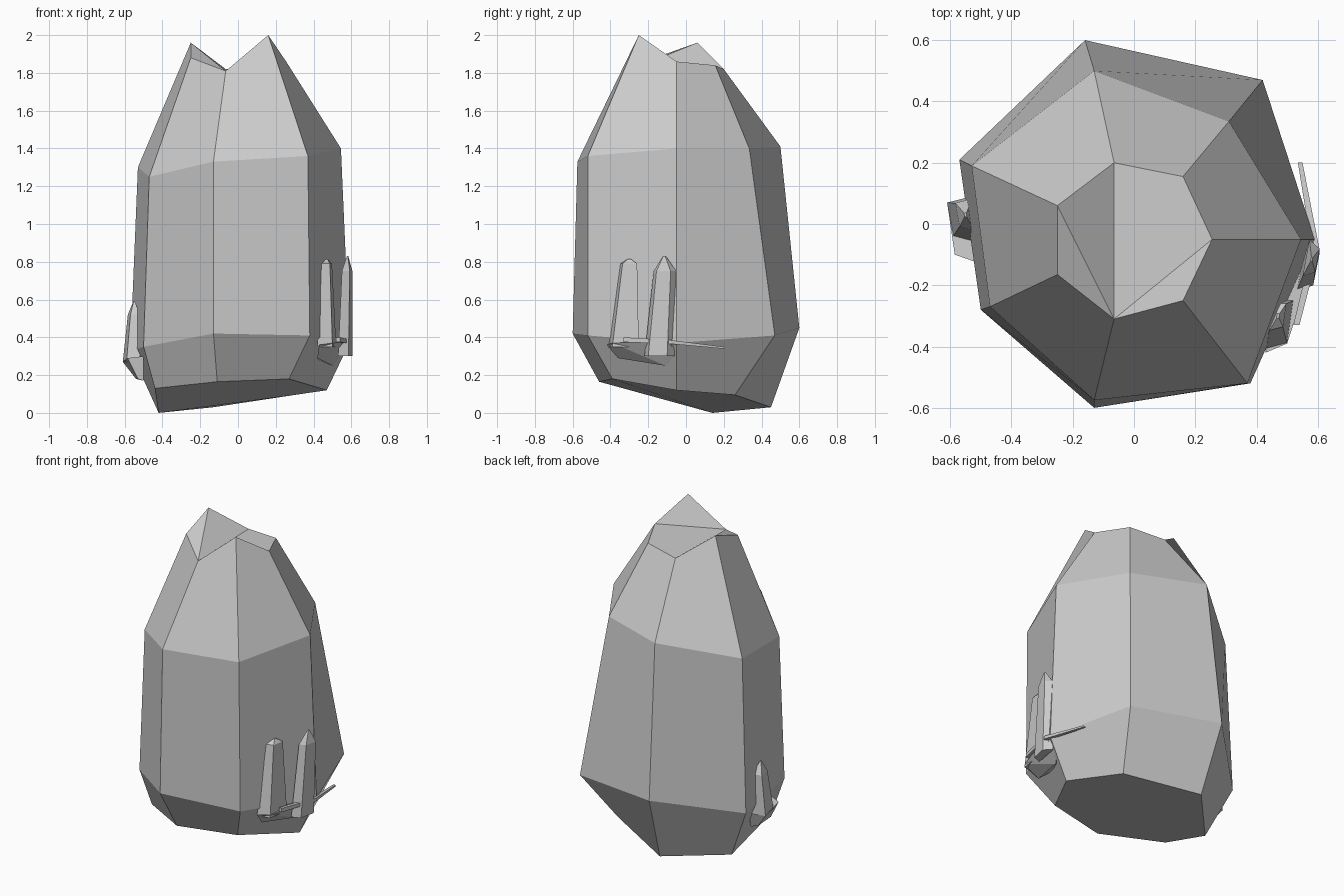
import bpy, bmesh


def loft(name, rings, cap_top=None):
    """Skin a stack of equal-sided rings into a flat-faceted closed solid."""
    bm = bmesh.new()
    rows = [[bm.verts.new(p) for p in ring] for ring in rings]
    n = len(rows[0])
    for low, high in zip(rows, rows[1:]):
        for i in range(n):
            j = (i + 1) % n
            bm.faces.new((low[i], low[j], high[j], high[i]))
    bm.faces.new(rows[0][::-1])
    for f in cap_top or [range(n)]:
        bm.faces.new([rows[-1][i] for i in f])
    bmesh.ops.recalc_face_normals(bm, faces=bm.faces)
    me = bpy.data.meshes.new(name)
    bm.to_mesh(me)
    bm.free()
    ob = bpy.data.objects.new(name, me)
    bpy.context.collection.objects.link(ob)
    return ob


def spire(name, base, z0, z1, z2, top, shrink):
    """Small four-sided crystal: tapered shaft with a slanted point."""
    cx = sum(p[0] for p in base) / 4
    cy = sum(p[1] for p in base) / 4

    def ring(z, s, c):
        return [(c[0] + (x - cx) * s, c[1] + (y - cy) * s, z) for x, y in base]
    loft(name, [ring(z0, 1, (cx, cy)), ring(z1, shrink, top),
                ring(z2, 0.1, top)])


# Main seven-sided crystal, starting at the front corner
foot = [(-.11, -.46, .165), (.27, -.39, .18), (.47, -.05, .12), (.30, .26, .095),
        (-.13, .45, .03), (-.42, .14, 0), (-.44, -.24, .13)]
belly = [(-.13, -.60, .42), (.38, -.52, .41), (.59, -.05, .37), (.42, .47, .41),
         (-.16, .60, .45), (-.57, .21, .33), (-.50, -.28, .35)]
shoulder = [(-.13, -.575, 1.33), (.37, -.52, 1.36), (.545, -.05, 1.40), (.31, .335, 1.40),
            (-.13, .50, 1.41), (-.53, .19, 1.30), (-.47, -.27, 1.25)]
crown = [(-.065, -.31, 1.81), (.16, -.25, 2.0), (.255, -.05, 1.86), (.16, .155, 1.84),
         (-.065, .20, 1.82), (-.25, .06, 1.96), (-.25, -.165, 1.88)]
loft("main_crystal", [foot, belly, shoulder, crown],
     [(0, 1, 2), (0, 2, 3, 4), (0, 4, 5), (0, 5, 6)])

# Right cluster: rough base with two spires
loft("right_base", [
    [(.42, -.36, .29), (.50, -.11, .25), (.53, -.06, .28), (.42, -.10, .28)],
    [(.43, -.42, .36), (.50, -.39, .37), (.60, -.08, .38), (.45, -.08, .38)]])
spire("right_spire_low", [(.42, -.41), (.50, -.39), (.52, -.25), (.44, -.25)],
      .35, .79, .815, (.47, -.30), .55)
spire("right_spire_tall", [(.53, -.22), (.585, -.20), (.605, -.10), (.56, -.06)],
      .30, .75, .83, (.58, -.115), .75)
# Thin splinter lying along the right side
loft("right_splinter", [
    [(.52, -.33, .375), (.54, -.33, .375), (.54, -.33, .40), (.52, -.33, .40)],
    [(.58, -.08, .365), (.605, -.08, .365), (.605, -.08, .385), (.58, -.08, .385)],
    [(.535, .20, .34), (.55, .20, .34), (.55, .20, .35), (.535, .20, .35)]])

# Left cluster: rough base with one spire
loft("left_base", [
    [(-.50, -.12, .17), (-.50, .06, .17), (-.54, .04, .18), (-.53, -.10, .18)],
    [(-.50, -.13, .30), (-.50, .09, .30), (-.61, .07, .27), (-.585, -.10, .29)]])
spire("left_spire", [(-.52, -.06), (-.53, .09), (-.61, .07), (-.59, -.04)],
      .27, .52, .59, (-.55, .03), .7)
